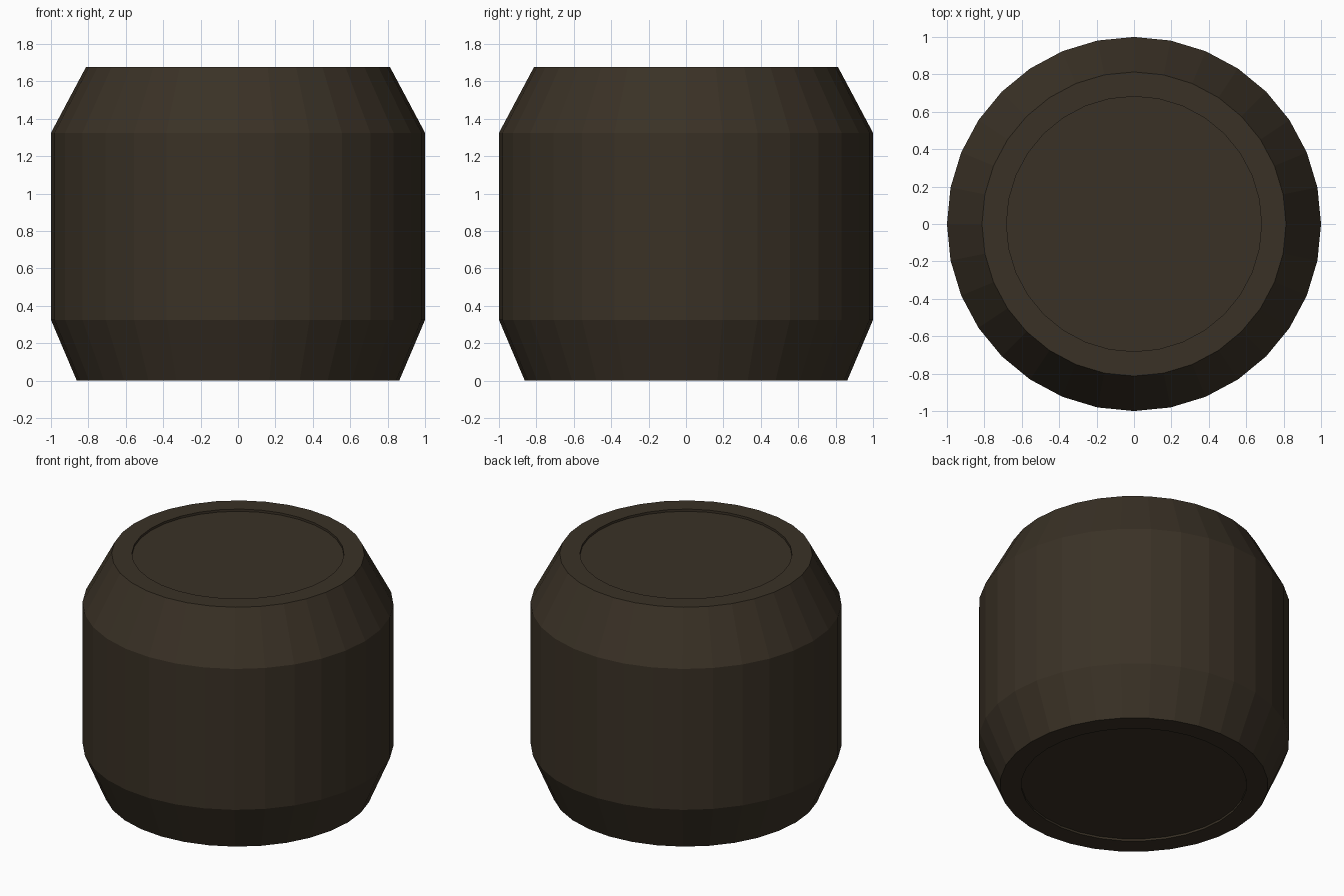
import bpy, bmesh, math

if "Cube" in bpy.data.objects:
    bpy.data.objects.remove(bpy.data.objects["Cube"])

SIDES = 32

# Single dark brown colour
brown = bpy.data.materials.new("dark_brown")
brown.diffuse_color = (0.042, 0.031, 0.019, 1.0)
brown.use_nodes = True
brown.node_tree.nodes["Principled BSDF"].inputs["Base Color"].default_value = brown.diffuse_color

# Barrel profile (radius, height): bottom recess, chamfered sides, top recess
PROFILE = [(0.725, 0.015), (0.725, 0.0), (0.862, 0.0), (1.0, 0.325),
           (1.0, 1.325), (0.813, 1.676), (0.682, 1.676), (0.682, 1.66)]

bm = bmesh.new()
rings = []
for r, z in PROFILE:
    rings.append([bm.verts.new((r * math.cos(2 * math.pi * i / SIDES),
                                r * math.sin(2 * math.pi * i / SIDES), z))
                  for i in range(SIDES)])

# Walls between neighbouring rings
for low, high in zip(rings, rings[1:]):
    for i in range(SIDES):
        j = (i + 1) % SIDES
        bm.faces.new((low[i], low[j], high[j], high[i]))

# Recessed end discs
bm.faces.new(rings[0][::-1])
bm.faces.new(rings[-1])
bmesh.ops.recalc_face_normals(bm, faces=bm.faces)

mesh = bpy.data.meshes.new("barrel_body")
bm.to_mesh(mesh)
bm.free()
mesh.materials.append(brown)
barrel = bpy.data.objects.new("barrel_body", mesh)
bpy.context.collection.objects.link(barrel)
